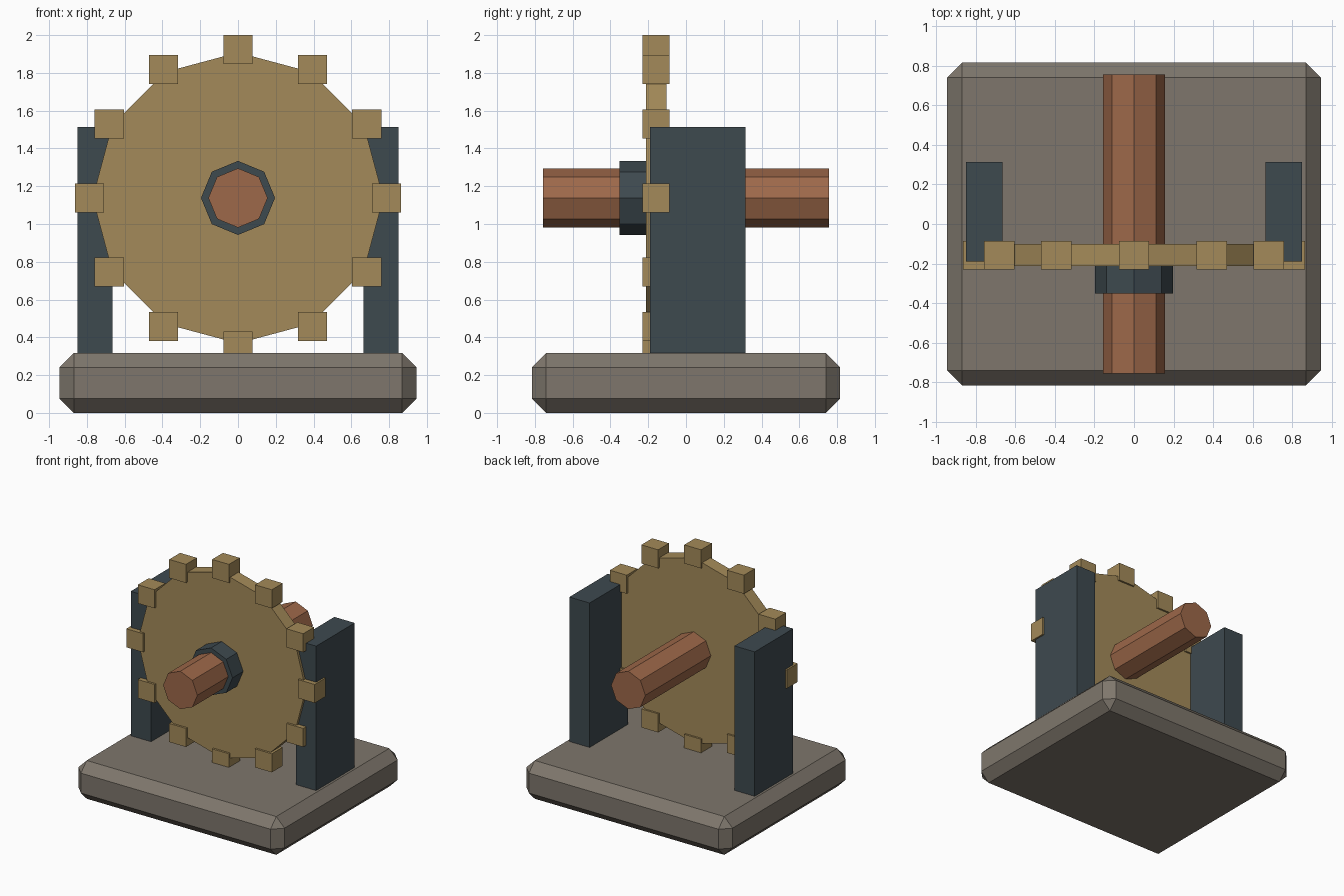
import bpy, bmesh, math
from mathutils import Matrix, Vector

if "Cube" in bpy.data.objects:
    bpy.data.objects.remove(bpy.data.objects["Cube"])


def material(name, rgb):
    m = bpy.data.materials.new(name)
    m.diffuse_color = (*rgb, 1)
    m.use_nodes = True
    m.node_tree.nodes["Principled BSDF"].inputs["Base Color"].default_value = m.diffuse_color
    return m


STONE = material("grey stone", (0.21, 0.183, 0.15))
BRASS = material("dull brass", (0.37, 0.255, 0.10))
STEEL = material("dark steel", (0.048, 0.067, 0.078))
COPPER = material("copper brown", (0.34, 0.14, 0.068))
HUB_Z = 1.138


def finish(name, bm, mat):
    bmesh.ops.recalc_face_normals(bm, faces=bm.faces)
    me = bpy.data.meshes.new(name)
    bm.to_mesh(me)
    bm.free()
    me.materials.append(mat)
    ob = bpy.data.objects.new(name, me)
    bpy.context.collection.objects.link(ob)
    return ob


def box(name, lo, hi, mat, chamfer=0):
    lo, hi = Vector(lo), Vector(hi)
    bm = bmesh.new()
    bmesh.ops.create_cube(bm, size=1, matrix=Matrix.Translation((lo + hi) / 2)
                          @ Matrix.Diagonal((*(hi - lo), 1)))
    if chamfer:
        bmesh.ops.bevel(bm, geom=bm.edges[:], offset=chamfer, segments=1,
                        affect='EDGES', profile=0.5)
    return finish(name, bm, mat)


def prism(name, sides, radius, y0, y1, mat):
    # regular prism along y with a corner pointing up
    bm = bmesh.new()
    ring = [bm.verts.new((radius * math.sin(a), y0, HUB_Z + radius * math.cos(a)))
            for a in (math.tau * i / sides for i in range(sides))]
    face = bm.faces.new(ring)
    ext = bmesh.ops.extrude_face_region(bm, geom=[face], use_keep_orig=True)
    moved = [g for g in ext["geom"] if isinstance(g, bmesh.types.BMVert)]
    bmesh.ops.translate(bm, verts=moved, vec=(0, y1 - y0, 0))
    return finish(name, bm, mat)


# chamfered base slab
box("base", (-0.945, -0.816, 0), (0.945, 0.816, 0.317), STONE, 0.076)

# two upright posts
for side, x0, x1 in (("left", -0.85, -0.664), ("right", 0.664, 0.85)):
    box(side + "_post", (x0, -0.19, 0.30), (x1, 0.314, 1.514), STEEL)

# wheel, collar and axle
prism("wheel_disc", 12, 0.77, -0.212, -0.102, BRASS)
prism("collar", 8, 0.196, -0.352, -0.2, STEEL)
prism("axle", 8, 0.157, -0.756, 0.756, COPPER)

# square teeth, upright at every corner of the disc
for i in range(12):
    a = math.tau * i / 12
    x, z = 0.787 * math.sin(a), HUB_Z + 0.785 * math.cos(a)
    h = 0.077
    box(f"tooth_{i + 1}", (x - h, -0.229, z - h), (x + h, -0.087, z + h), BRASS)
